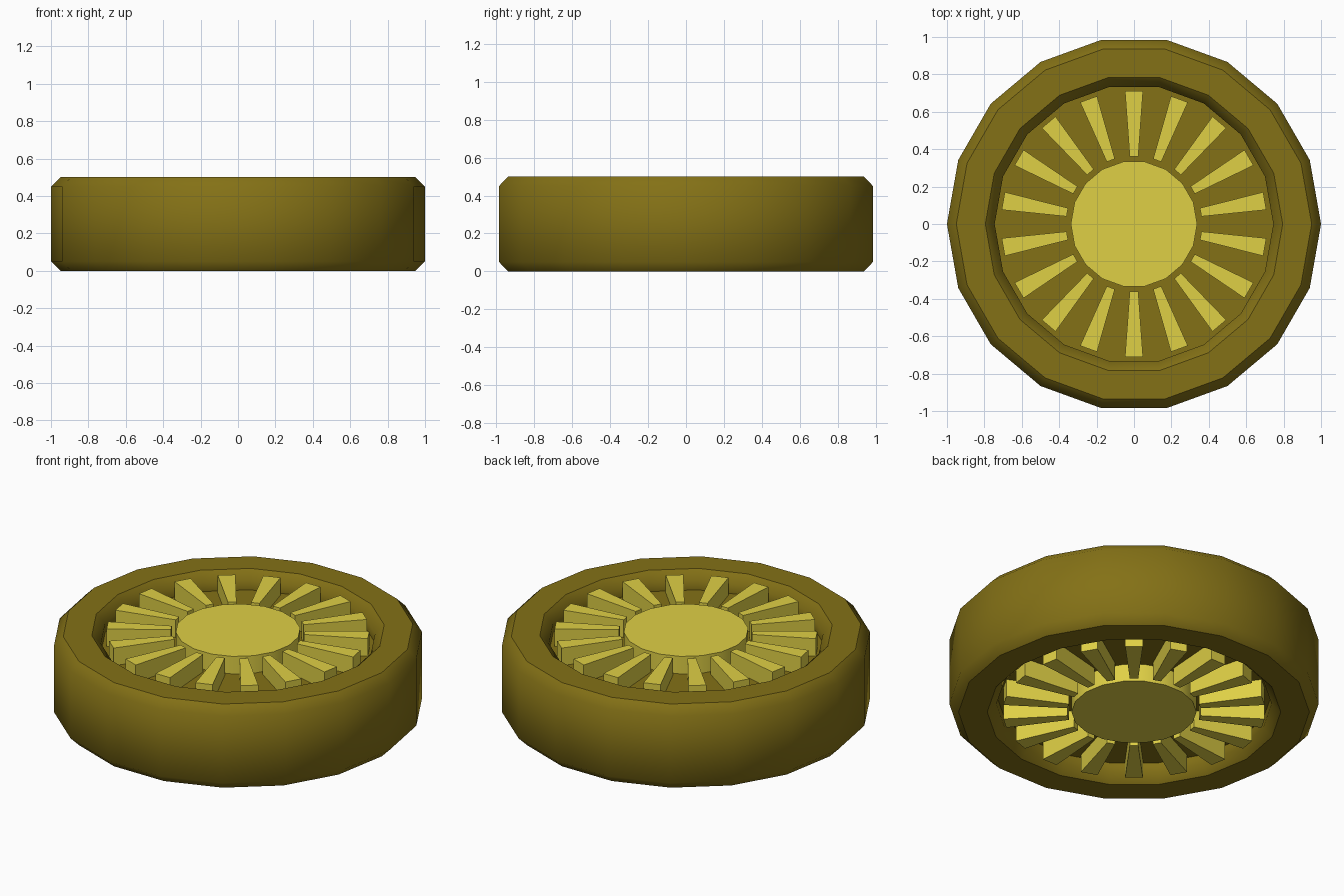
import bpy, bmesh
from math import sin, cos, radians

if "Cube" in bpy.data.objects:
    bpy.data.objects.remove(bpy.data.objects["Cube"])

SIDES = 18
H = 0.5          # total height
WEB = 0.105      # recess depth of the web on each side


def material(name, rgb):
    m = bpy.data.materials.new(name)
    m.diffuse_color = (*rgb, 1)
    m.use_nodes = True
    m.node_tree.nodes["Principled BSDF"].inputs["Base Color"].default_value = m.diffuse_color
    return m


def finish(bm, name, mat, smooth):
    bmesh.ops.recalc_face_normals(bm, faces=bm.faces)
    bm.normal_update()
    for f in bm.faces:
        f.smooth = smooth
    # keep the flat horizontal faces crisp against the rounded walls
    for e in bm.edges:
        flat = [abs(f.normal.z) > 0.99 for f in e.link_faces]
        if any(flat) and not all(flat):
            e.smooth = False
    me = bpy.data.meshes.new(name)
    bm.to_mesh(me)
    bm.free()
    me.materials.append(mat)
    ob = bpy.data.objects.new(name, me)
    bpy.context.collection.objects.link(ob)
    return ob


def add_ring(bm, r, z):
    return [bm.verts.new((r * cos(radians(360 / SIDES * i)),
                          r * sin(radians(360 / SIDES * i)), z))
            for i in range(SIDES)]


def bridge(bm, a, b):
    for i in range(SIDES):
        j = (i + 1) % SIDES
        bm.faces.new((a[i], a[j], b[j], b[i]))


olive = material("olive", (0.23, 0.165, 0.008))
yellow = material("yellow", (0.74, 0.63, 0.06))

# Tyre with bevelled rims and recessed central web, mirrored top to bottom
half = [(0.30, H - WEB), (0.745, H - WEB), (0.745, H - 0.05), (0.795, H),
        (0.95, H), (1.0, H - 0.05)]
profile = half + [(r, H - z) for r, z in reversed(half)]
bm = bmesh.new()
rings = [add_ring(bm, r, z) for r, z in profile]
for k in range(len(rings)):
    bridge(bm, rings[k], rings[(k + 1) % len(rings)])
finish(bm, "tyre", olive, True)

# Hub
bm = bmesh.new()
low, high = add_ring(bm, 0.338, 0), add_ring(bm, 0.338, H)
bridge(bm, low, high)
bm.faces.new(low)
bm.faces.new(high)
finish(bm, "hub", yellow, True)

# Tapered spokes, one per tyre flat
bm = bmesh.new()
outline = [(0.362, -0.023), (0.71, -0.048), (0.71, 0.048), (0.362, 0.023)]
for i in range(SIDES):
    a = radians(360 / SIDES * (i + 0.5))
    low, high = [[bm.verts.new((x * cos(a) - y * sin(a),
                                x * sin(a) + y * cos(a), z))
                  for x, y in outline] for z in (0, H)]
    bm.faces.new(low)
    bm.faces.new(high)
    for k in range(4):
        n = (k + 1) % 4
        bm.faces.new((low[k], low[n], high[n], high[k]))
finish(bm, "spokes", yellow, False)
